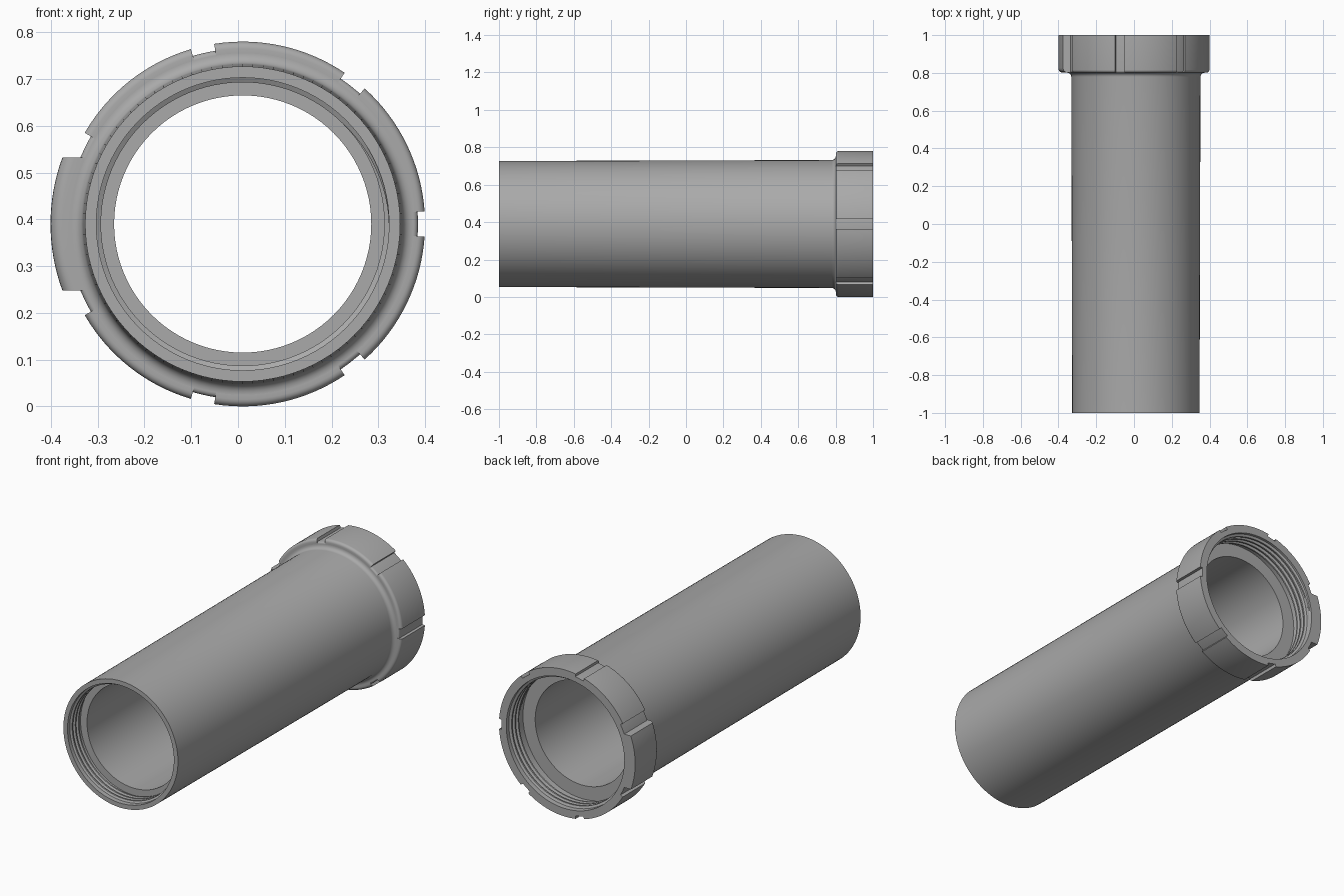
import bpy, bmesh
from math import sin, cos, asin, radians, pi, tau

CX, CZ = 0.01, 0.39      # tube axis
SEG = 96

old = bpy.data.objects.get("Cube")
if old:
    bpy.data.objects.remove(old, do_unlink=True)

grey = bpy.data.materials.new("plastic_grey")
grey.use_nodes = True
colour = (0.4, 0.4, 0.4, 1)
grey.diffuse_color = colour
grey.node_tree.nodes["Principled BSDF"].inputs["Base Color"].default_value = colour


def polar(r, a, y):
    return (CX + r * cos(a), y, CZ + r * sin(a))


def loft(name, sections, ring=False, angle=30):
    """Skin a series of closed cross-sections; cap the ends unless it is a ring."""
    bm = bmesh.new()
    rows = [[bm.verts.new(p) for p in s] for s in sections]
    n = len(rows[0])
    pairs = list(zip(rows, rows[1:])) + ([(rows[-1], rows[0])] if ring else [])
    for a, b in pairs:
        for i in range(n):
            j = (i + 1) % n
            bm.faces.new((a[i], a[j], b[j], b[i]))
    if not ring:
        bm.faces.new(rows[0])
        bm.faces.new(rows[-1])
    bmesh.ops.recalc_face_normals(bm, faces=bm.faces)
    mesh = bpy.data.meshes.new(name)
    bm.to_mesh(mesh)
    bm.free()
    mesh.materials.append(grey)
    obj = bpy.data.objects.new(name, mesh)
    bpy.context.collection.objects.link(obj)
    bpy.ops.object.select_all(action='DESELECT')
    obj.select_set(True)
    bpy.context.view_layer.objects.active = obj
    bpy.ops.object.shade_smooth_by_angle(angle=radians(angle))
    return obj


def rounded_front(r, y, size, steps=5):
    """Quarter-round corner between a front face at y and an outer radius r."""
    return [(r - size + size * sin(t), y + size - size * cos(t))
            for t in (pi / 2 * i / steps for i in range(steps + 1))]


# Tube with a flared collar, a plain bore and a socket at each end
fillet = [(0.342 + 0.022 * (1 - cos(t)), 0.779 + 0.022 * sin(t))
          for t in (pi / 2 * i / 5 for i in range(6))]
body = ([(0.337, -1)] + fillet + rounded_front(0.375, 0.801, 0.01)
        + [(0.375, 1), (0.347, 1), (0.347, 0.86), (0.275, 0.86),
           (0.275, -0.89), (0.313, -0.89), (0.313, -1)])
loft("tube_body", [[polar(r, tau * k / SEG, y) for r, y in body]
                   for k in range(SEG)], ring=True)


# Raised grip pads around the collar, separated by narrow notches
def pad_profile(r, corner):
    return [(0.365, 1), (0.365, 0.801)] + rounded_front(r, 0.801, corner) + [(r, 1)]


def grip_pad(name, start, end):
    steps = 16
    angles = [radians(start + (end - start) * k / steps) for k in range(steps + 1)]
    loft(name, [[polar(r, a, y) for r, y in pad_profile(0.39, 0.015)] for a in angles])


for number, (start, end) in enumerate([(4, 48), (56, 99), (106.5, 150)], 1):
    grip_pad(f"left_grip_pad_{number}" if number == 1 else f"upper_grip_pad_{number}", start, end)
    grip_pad(f"lower_grip_pad_{number}", -end, -start)

# Taller parallel-sided key on the right of the collar
loft("collar_key", [[polar(r, pi - asin(0.142 * k / 8 / r), y)
                     for r, y in pad_profile(0.411, 0.025)] for k in range(-8, 9)])


# Helical thread ridges inside both sockets
def thread(name, root, crest, y0, pitch, turns):
    sections = []
    total = int(turns * SEG)
    for k in range(total + 1):
        a = tau * k / SEG
        y = y0 + pitch * k / SEG
        grow = min(1, k / 12, (total - k) / 12)
        tip = root - (root - crest) * max(grow, 0.05)
        sections.append([polar(root + 0.003, a, y - 0.011), polar(tip, a, y - 0.004),
                         polar(tip, a, y + 0.004), polar(root + 0.003, a, y + 0.011)])
    loft(name, sections)


thread("front_socket_thread", 0.313, 0.303, -0.984, 0.026, 3)
thread("back_socket_thread", 0.347, 0.335, 0.885, 0.028, 3.5)
